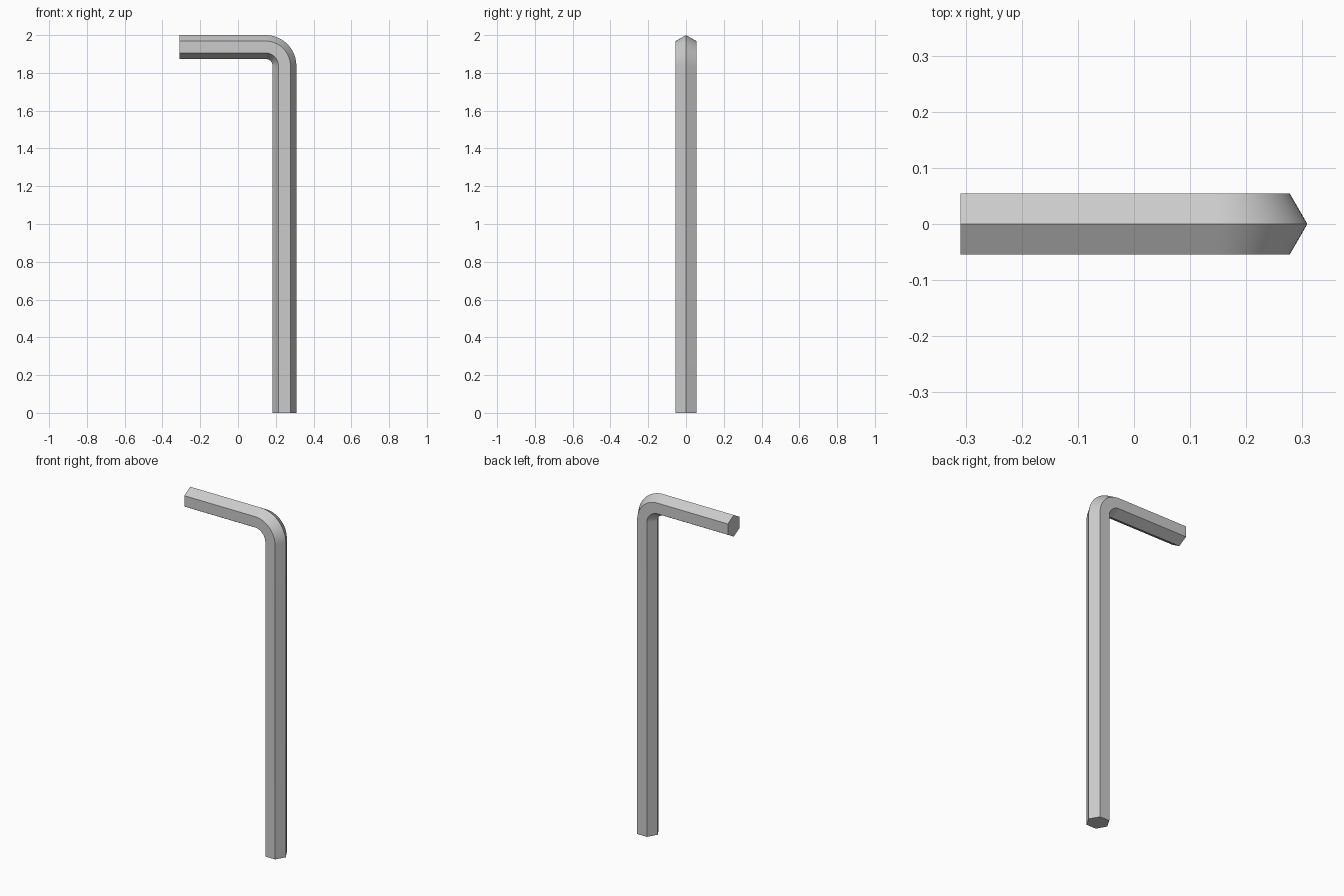
import bpy, bmesh
from math import cos, sin, pi, radians
from mathutils import Vector

if "Cube" in bpy.data.objects:
    bpy.data.objects.remove(bpy.data.objects["Cube"])

R = 0.063            # hexagon corner radius
BEND = 0.1           # centreline bend radius
X, Z = 0.309 - R, 2.0 - R
STEPS = 24

# Centreline: (position, direction pointing to the outside of the bend)
path = [(Vector((X, 0, 0)), Vector((1, 0, 0)))]
centre = Vector((X - BEND, 0, Z - BEND))
for i in range(STEPS + 1):
    a = pi / 2 * i / STEPS
    out = Vector((cos(a), 0, sin(a)))
    path.append((centre + out * BEND, out))
path.append((Vector((-0.309, 0, Z)), Vector((0, 0, 1))))

# Sweep the hexagon along the centreline
bm = bmesh.new()
rings = []
for pos, out in path:
    rings.append([bm.verts.new(pos + out * R * cos(k * pi / 3)
                               + Vector((0, R * sin(k * pi / 3), 0))) for k in range(6)])
for a, b in zip(rings, rings[1:]):
    for k in range(6):
        n = (k + 1) % 6
        bm.faces.new((a[k], a[n], b[n], b[k]))

# End caps
bm.faces.new(rings[0][::-1])
bm.faces.new(rings[-1])
bmesh.ops.recalc_face_normals(bm, faces=bm.faces)

mesh = bpy.data.meshes.new("hex_key")
bm.to_mesh(mesh)
bm.free()
key = bpy.data.objects.new("hex_key", mesh)
bpy.context.collection.objects.link(key)

# Smooth bend, crisp hexagon edges
bpy.context.view_layer.objects.active = key
key.select_set(True)
bpy.ops.object.shade_smooth_by_angle(angle=radians(30))
